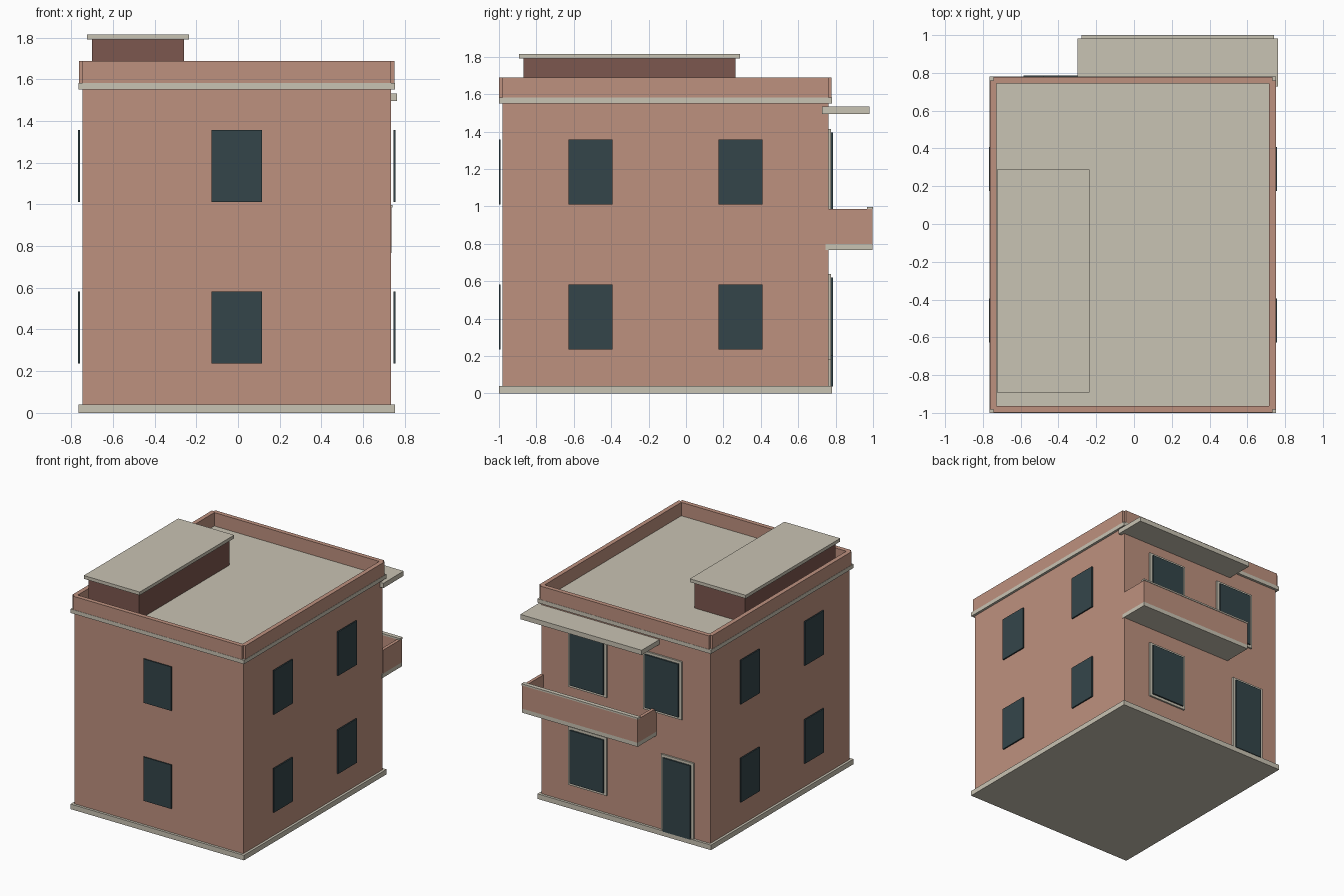
import bpy
import bmesh

if "Cube" in bpy.data.objects:
    bpy.data.objects.remove(bpy.data.objects["Cube"])


def material(name, rgb):
    m = bpy.data.materials.new(name)
    lin = [((c / 255 + 0.055) / 1.055) ** 2.4 for c in rgb]
    m.diffuse_color = (*lin, 1)
    m.use_nodes = True
    m.node_tree.nodes["Principled BSDF"].inputs["Base Color"].default_value = m.diffuse_color
    return m


WALL = material("terracotta_wall", (190, 145, 127))
STONE = material("pale_stone", (201, 195, 179))
BRICK = material("dark_brick", (124, 87, 78))
GLASS = material("dark_glass", (52, 69, 74))


def box(name, mat, xs, ys, zs):
    """Box from its extents along each axis."""
    bm = bmesh.new()
    bmesh.ops.create_cube(bm, size=1)
    for v in bm.verts:
        v.co = [r[0] + (c + 0.5) * (r[1] - r[0]) for c, r in zip(v.co, (xs, ys, zs))]
    mesh = bpy.data.meshes.new(name)
    bm.to_mesh(mesh)
    bm.free()
    mesh.materials.append(mat)
    ob = bpy.data.objects.new(name, mesh)
    bpy.context.collection.objects.link(ob)
    return ob


def span(c, w):
    return (c - w / 2, c + w / 2)


# Main block outline
X0, X1, Y0, Y1 = -0.745, 0.733, -0.981, 0.761
CX, CY = (X0 + X1) / 2, (Y0 + Y1) / 2
STOREY = 0.775
LIP = 0.0195

# Walls, plinth, and the roof slab that also forms the cornice
box("main_walls", WALL, (X0, X1), (Y0, Y1), (0.02, 1.56))
for name, z in (("plinth", (0, 0.04)), ("roof_slab", (1.551, 1.582))):
    box(name, STONE, (X0 - LIP, X1 + LIP), (Y0 - LIP, Y1 + LIP), z)

# Parapet: four walls centred on the wall lines, leaving notched corners
PZ = (1.582, 1.688)
for x in (X0, X1):
    box("parapet_side", WALL, span(x, 0.035), (Y0, Y1), PZ)
for y in (Y0, Y1):
    box("parapet_end", WALL, (X0, X1), span(y, 0.035), PZ)

# Rooftop stair house with overhanging lid
box("stair_house", BRICK, (-0.701, -0.258), (-0.868, 0.264), (1.582, 1.79))
box("stair_house_lid", STONE, (-0.724, -0.235), (-0.892, 0.288), (1.79, 1.816))

# Windows on the front and both sides, standing slightly off the wall
for floor in range(2):
    z = (0.236 + floor * STOREY, 0.583 + floor * STOREY)
    box("front_window", GLASS, span(CX, 0.242), (Y0 - 0.019, Y0 - 0.01), z)
    for yc in (CY - 0.401, CY + 0.401):
        box("left_window", GLASS, (X0 - 0.023, X0 - 0.012), span(yc, 0.235), z)
        box("right_window", GLASS, (X1 + 0.012, X1 + 0.023), span(yc, 0.235), z)


def framed_opening(name, xc, width, z0, z1, sill=0.02):
    """Rear opening: stone surround with a glass plate over it."""
    box(name + "_surround", STONE, span(xc, width + 0.045), (Y1 - 0.01, Y1 + 0.013),
        (z0 - sill, z1 + 0.02))
    box(name + "_pane", GLASS, span(xc, width), (Y1 + 0.013, Y1 + 0.025), (z0, z1))


# Rear windows and door
framed_opening("rear_lower_window", CX + 0.328, 0.295, 0.2, 0.62)
for side in (-1, 1):
    framed_opening("rear_upper_window", CX + side * 0.328, 0.295, 0.2 + STOREY, 0.62 + STOREY)
framed_opening("rear_door", -0.464, 0.24, 0.037, 0.62, 0)

# Balcony: floor, three rail walls and a capping on the long rail
BX0, BX1, BY = -0.275, 0.737, 0.996
box("balcony_floor", STONE, (BX0, BX1), (0.745, BY), (0.768, 0.80))
box("balcony_front_rail", WALL, (BX0, BX1), (BY - 0.025, BY), (0.80, 0.985))
for x in ((BX0, BX0 + 0.025), (BX1 - 0.025, BX1)):
    box("balcony_end_rail", WALL, x, (Y1, BY - 0.025), (0.80, 0.985))
box("balcony_cap", STONE, (BX0 - 0.003, BX1 + 0.003), (BY - 0.029, 1.0), (0.985, 0.998))

# Canopy over the balcony
box("canopy", STONE, (-0.30, 0.762), (0.727, 0.982), (1.495, 1.533))
